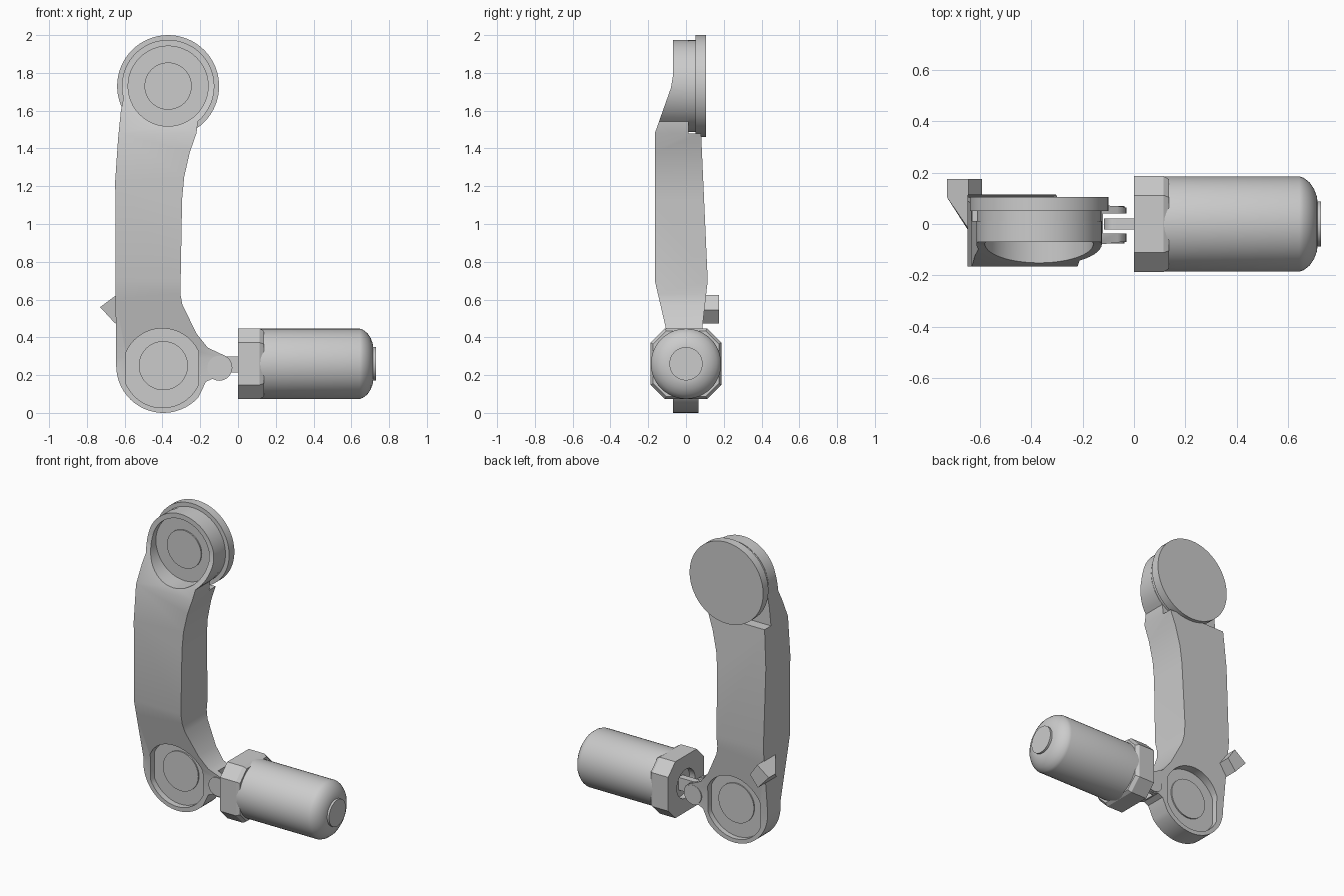
import bpy, bmesh
from math import sin, cos, pi, radians

if "Cube" in bpy.data.objects:
    bpy.data.objects.remove(bpy.data.objects["Cube"])


def arc(cx, cz, r, a0=0, a1=360, n=48):
    full = a1 - a0 == 360
    k = n if full else n - 1
    return [(cx + r * cos(radians(a0 + (a1 - a0) * i / k)),
             cz + r * sin(radians(a0 + (a1 - a0) * i / k))) for i in range(n)]


def loft(name, rings):
    """Closed skin through rings that share one vertex count."""
    bm = bmesh.new()
    vs = [[bm.verts.new(p) for p in ring] for ring in rings]
    n = len(vs[0])
    for a, b in zip(vs, vs[1:]):
        for i in range(n):
            bm.faces.new((a[i], a[(i + 1) % n], b[(i + 1) % n], b[i]))
    bm.faces.new(vs[0])
    bm.faces.new(vs[-1])
    bmesh.ops.recalc_face_normals(bm, faces=bm.faces)
    me = bpy.data.meshes.new(name)
    bm.to_mesh(me)
    bm.free()
    ob = bpy.data.objects.new(name, me)
    bpy.context.collection.objects.link(ob)
    return ob


def prism(name, pts, lo, hi, axis='y'):
    put = (lambda p, t: (p[0], t, p[1])) if axis == 'y' else (lambda p, t: (t, p[0], p[1]))
    return loft(name, [[put(p, t) for p in pts] for t in (lo, hi)])


def activate(ob):
    bpy.ops.object.select_all(action='DESELECT')
    ob.select_set(True)
    bpy.context.view_layer.objects.active = ob


def boolean(ob, cutter, op='DIFFERENCE'):
    m = ob.modifiers.new("cut", 'BOOLEAN')
    m.object, m.operation, m.solver = cutter, op, 'EXACT'
    activate(ob)
    bpy.ops.object.modifier_apply(modifier=m.name)
    bpy.data.objects.remove(cutter)


def smooth(ob, angle=30):
    activate(ob)
    bpy.ops.object.shade_smooth_by_angle(angle=radians(angle))


# Arm: front outline intersected with side profile
outline = (arc(-.395, .25, .25, 180, 318, 22)
           + [(-.17, .165), (-.135, .18)]
           + arc(-.1, .24, .07, -100, 60, 14)
           + [(-.16, .345), (-.22, .42), (-.295, .575), (-.305, .63), (-.296, 1.13),
              (-.285, 1.25), (-.255, 1.38), (-.22, 1.48)]
           + arc(-.37, 1.73, .245, -50, 195, 36)
           + [(-.62, 1.6), (-.635, 1.45), (-.65, 1.23), (-.648, .6)])
side = [(-.07, -.1), (-.07, .29), (-.165, .7), (-.165, 1.48), (-.08, 1.72), (-.07, 1.78),
        (-.07, 2.1), (.012, 2.1), (.012, 1.48), (.08, 1.48), (.115, .7), (.065, .26), (.065, -.1)]
arm = prism("arm", outline, -.3, .3)
boolean(arm, prism("side_profile", side, -1, 1, 'x'), 'INTERSECT')

# Recesses: round one at the top, flat-sided ones front and back at the bottom
boolean(arm, prism("top_recess", arc(-.37, 1.73, .212), -.4, -.03))
pocket = [(max(-.595, min(-.21, x)), z) for x, z in arc(-.4, .237, .21)]
# keep clamped points distinct by building the pocket from two arcs
pocket = arc(-.4, .237, .21, 24, 156, 20) + arc(-.4, .237, .21, 204, 336, 20)
for s in (-1, 1):
    boolean(arm, prism("pocket", pocket, *sorted((s * .03, s * .4))))

# Fork slot for the handle tongue
boolean(arm, prism("fork_slot", [(-.12, .1), (.1, .1), (.1, .4), (-.12, .4)], -.037, .04))
smooth(arm)

# Raised round plates on the recess floors
smooth(prism("top_plate", arc(-.37, 1.73, .125), -.038, -.02))
smooth(prism("pivot_plate", arc(-.395, .25, .13), -.038, .038))

# Mounting disc and its neck
smooth(prism("disc_neck", arc(-.37, 1.73, .243, n=64), .01, .055))
smooth(prism("mount_disc", arc(-.37, 1.73, .27, n=64), .05, .105))

# Slanted stop peg on the outer edge
diamond = [(-.73, .56), (-.645, .623), (-.592, .545), (-.65, .473)]
loft("stop_peg", [[(x, y, z) for (x, z), y in zip(diamond, (.105, -.02, -.02, -.02))],
                  [(x, .175, z) for x, z in diamond]])

# Pin heads on both fork cheeks, tongue between them
for nm, lo, hi in (("pin_head_front", -.077, -.038), ("pin_head_back", .041, .071)):
    smooth(prism(nm, arc(-.1, .24, .062, n=32), lo, hi))
smooth(prism("tongue", arc(-.075, .257, .042, 90, 270, 14) + [(.05, .215), (.05, .299)], -.022, .022))

# Eight-sided collar with a chamfered rim and a round socket
a, b = .187, .112
octo = [(a, b), (b, a), (-b, a), (-a, b), (-a, -b), (-b, -a), (b, -a), (a, -b)]
collar = loft("collar", [[(x, y * k, .26 + z * k) for y, z in octo]
                         for x, k in ((0, 1), (.115, 1), (.137, .93))])
boolean(collar, prism("socket", arc(0, .26, .095), -.1, .04, 'x'))

# Grip: turned body with rounded end and end cap
grip = [(.1, .186), (.645, .186), (.662, .18), (.685, .162), (.703, .135), (.713, .108), (.716, .088)]
smooth(loft("grip", [[(x, y, z) for y, z in arc(0, .26, r)] for x, r in grip]))
smooth(prism("grip_cap", arc(0, .26, .088), .7, .73, 'x'))
